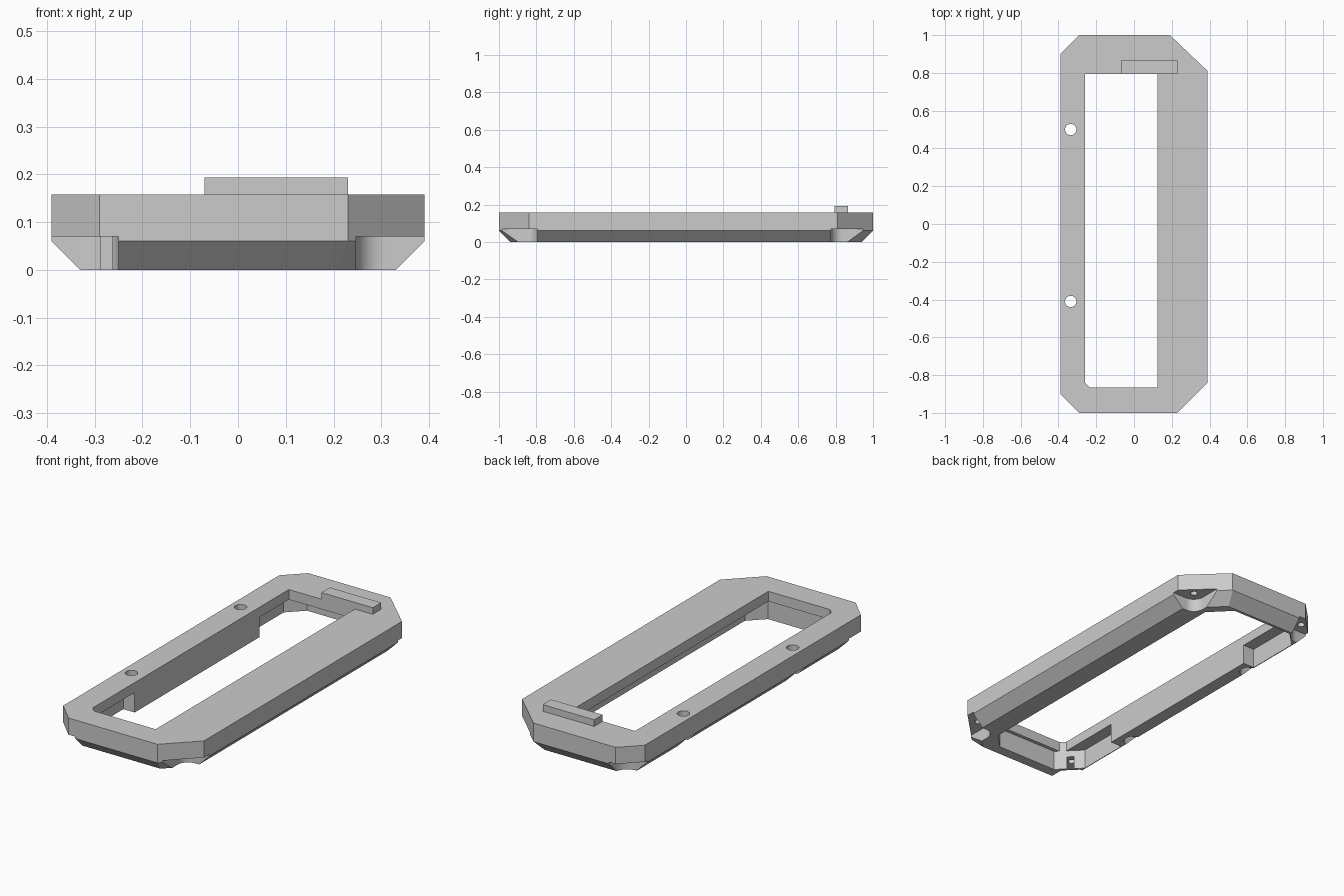
import bpy
import bmesh
from math import cos, sin, pi
from mathutils import Vector

cube = bpy.data.objects.get("Cube")
if cube:
    bpy.data.objects.remove(cube, do_unlink=True)

grey = bpy.data.materials.new("plain_grey")
grey.use_nodes = True
grey.diffuse_color = (0.6, 0.6, 0.6, 1)
grey.node_tree.nodes["Principled BSDF"].inputs["Base Color"].default_value = (0.6, 0.6, 0.6, 1)

TOP, TAPER, LIP, SEAT = 0.158, 0.06, 0.105, 0.07


def inset(points, d):
    """Move every edge of a counter-clockwise outline inward by d."""
    pts = [Vector(p) for p in points]
    result = []
    for i, p in enumerate(pts):
        a = (p - pts[i - 1]).normalized()
        b = (pts[(i + 1) % len(pts)] - p).normalized()
        na, nb = Vector((-a.y, a.x)), Vector((-b.y, b.x))
        result.append(p + (na + nb) * d / (1 + na.dot(nb)))
    return result


def loft(name, layers):
    """Solid through stacked outlines given as (points, z)."""
    bm = bmesh.new()
    rings = [[bm.verts.new((p[0], p[1], z)) for p in pts] for pts, z in layers]
    bm.faces.new(rings[0])
    bm.faces.new(rings[-1])
    n = len(rings[0])
    for low, high in zip(rings, rings[1:]):
        for i in range(n):
            j = (i + 1) % n
            bm.faces.new((low[i], low[j], high[j], high[i]))
    bmesh.ops.recalc_face_normals(bm, faces=bm.faces)
    mesh = bpy.data.meshes.new(name)
    bm.to_mesh(mesh)
    bm.free()
    obj = bpy.data.objects.new(name, mesh)
    bpy.context.collection.objects.link(obj)
    mesh.materials.append(grey)
    return obj


def arc(cx, cy, r, start, end, n):
    return [(cx + r * cos(start + (end - start) * i / n),
             cy + r * sin(start + (end - start) * i / n)) for i in range(n + 1)]


def cut(target, points, z0, z1):
    """Subtract a vertical prism from the target."""
    cutter = loft("cutter", [(points, z0), (points, z1)])
    cutter.hide_render = True
    mod = target.modifiers.new("cut", 'BOOLEAN')
    mod.operation = 'DIFFERENCE'
    mod.solver = 'EXACT'
    mod.object = cutter
    bpy.context.view_layer.objects.active = target
    bpy.ops.object.modifier_apply(modifier=mod.name)
    bpy.data.objects.remove(cutter, do_unlink=True)


# Frame body: chamfered outline with a tapered underside
outline = [(-0.29, -1), (0.23, -1), (0.39, -0.84), (0.39, 0.81),
           (0.19, 1), (-0.29, 1), (-0.39, 0.9), (-0.39, -0.9)]
frame = loft("frame", [(inset(outline, 0.06), 0), (outline, TAPER), (outline, TOP)])

# Inner pocket below the lip, with a solid block left along the narrow rail
pocket = [(-0.216, -0.884), (0.14, -0.884), (0.22, -0.804), (0.22, 0.82),
          (0.114, 0.926), (-0.246, 0.926), (-0.326, 0.846), (-0.326, 0.55),
          (-0.26, 0.55), (-0.26, -0.49), (-0.326, -0.49), (-0.326, -0.774)]
cut(frame, pocket, -0.1, LIP)

# Window through the top plate, one corner clipped
window = [(-0.235, -0.865), (0.125, -0.865), (0.125, 0.795),
          (-0.26, 0.795), (-0.26, -0.84)]
cut(frame, window, LIP - 0.02, 0.3)

# Rounded corner seats underneath, each with a blind screw hole
for sx, sy, x, y, r in ((-1, -1, 0.25, 0.80, 0.08), (-1, 1, 0.25, 0.88, 0.08),
                        (1, -1, 0.247, 0.795, 0.06), (1, 1, 0.247, 0.775, 0.06)):
    shape = arc(x + r, y + r, r, pi, 1.5 * pi, 10) + [(0.6, y), (0.6, 1.2), (x, 1.2)]
    cut(frame, [(sx * px, sy * py) for px, py in shape], -0.1, SEAT)
    hole = arc(sx * (x + 0.06), sy * (y + 0.06), 0.018, 0, 2 * pi, 16)[:-1]
    cut(frame, hole, SEAT - 0.02, 0.12)

# Through holes in the narrow rail with open counterbores below
for y in (-0.41, 0.5):
    cut(frame, arc(-0.335, y, 0.03, 0, 2 * pi, 24)[:-1], -0.1, 0.3)
    bore = arc(-0.335, y, 0.045, -pi / 2, pi / 2, 12)
    cut(frame, bore + [(-0.5, y + 0.045), (-0.5, y - 0.045)], -0.1, TAPER)

# Raised tab on the back edge
tab = [(-0.07, 0.795), (0.23, 0.795), (0.23, 0.865), (-0.07, 0.865)]
loft("tab", [(tab, TOP), (tab, 0.193)])

# Smooth the round cuts, keep every real edge sharp
bpy.ops.object.select_all(action='DESELECT')
frame.select_set(True)
bpy.context.view_layer.objects.active = frame
bpy.ops.object.shade_smooth_by_angle(angle=pi / 7)
